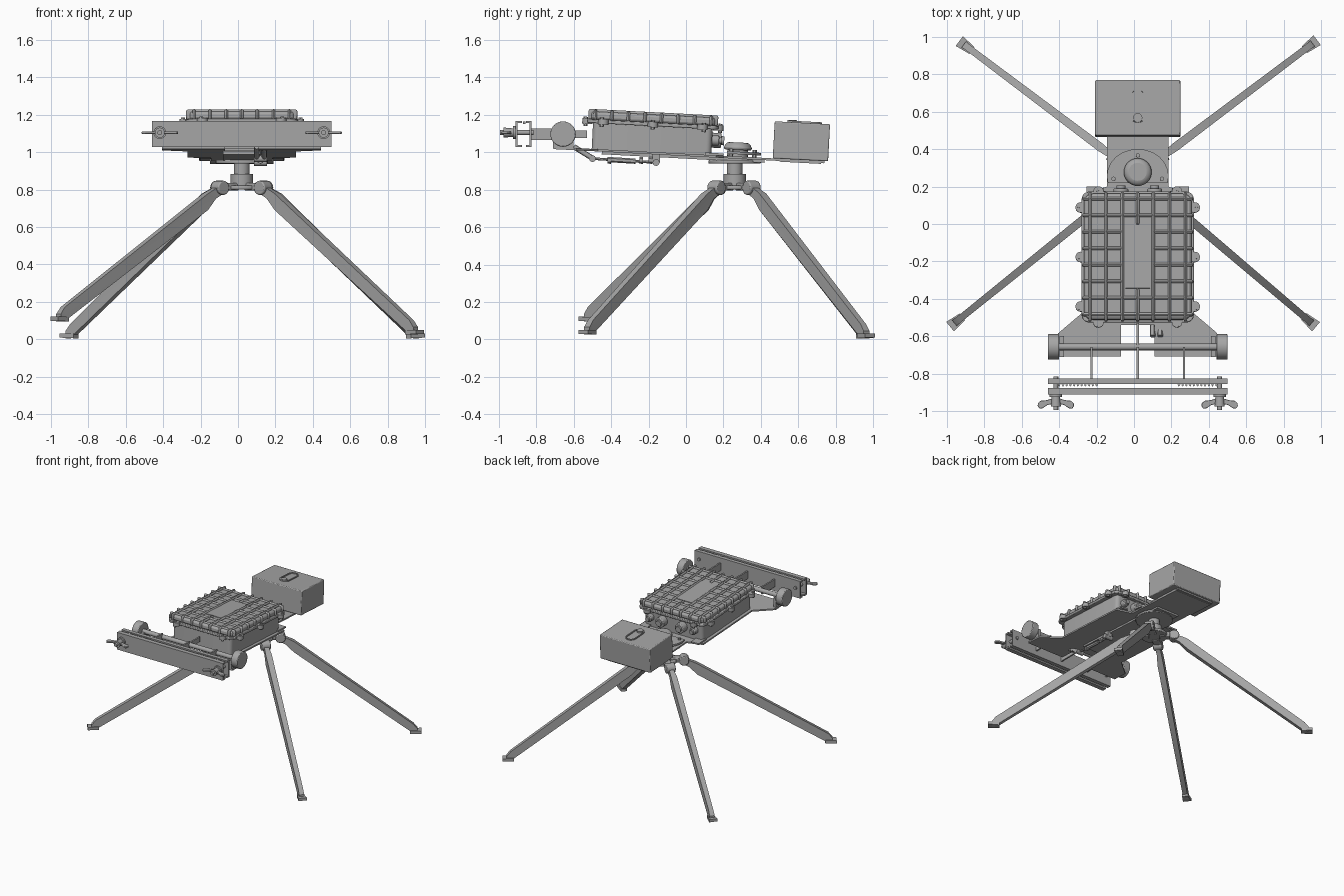
import bpy, bmesh, math
from mathutils import Matrix, Vector

if "Cube" in bpy.data.objects:
    bpy.data.objects.remove(bpy.data.objects["Cube"])

grey = bpy.data.materials.new("plain_grey")
grey.use_nodes = True
grey.diffuse_color = (0.38, 0.38, 0.38, 1)
grey.node_tree.nodes["Principled BSDF"].inputs["Base Color"].default_value = grey.diffuse_color

CX = 0.02                      # model centre line
HUB_Y = 0.26
FLAT = Matrix.Identity(4)
# slightly tilted frame of the platform: local z = 0 is the plate top
DECK = (Matrix.Translation((CX, HUB_Y, 0.978)) @ Matrix.Rotation(math.radians(-3), 4, 'X')
        @ Matrix.Translation((0, -HUB_Y, 0)))
made = []


def finish(name, bm, mat=FLAT, bevel=0.0, segments=2):
    bmesh.ops.recalc_face_normals(bm, faces=bm.faces)
    mesh = bpy.data.meshes.new(name)
    bm.to_mesh(mesh)
    bm.free()
    mesh.materials.append(grey)
    ob = bpy.data.objects.new(name, mesh)
    bpy.context.collection.objects.link(ob)
    ob.matrix_world = mat
    if bevel:
        mod = ob.modifiers.new("bevel", 'BEVEL')
        mod.width, mod.segments = bevel, segments
        mod.limit_method = 'ANGLE'
    made.append(ob)
    return ob


def box(name, x, y, z, mat=FLAT, bevel=0.0):
    """Box from (min, max) ranges."""
    bm = bmesh.new()
    bmesh.ops.create_cube(bm, size=1)
    for v in bm.verts:
        v.co = [(r[0] + r[1]) / 2 + c * (r[1] - r[0]) for c, r in zip(v.co, (x, y, z))]
    return finish(name, bm, mat, bevel)


def cyl(name, a, b, r, mat=FLAT, r2=None, sides=24, bevel=0.0):
    """Cylinder or cone from point a to point b."""
    a, b = Vector(a), Vector(b)
    bm = bmesh.new()
    bmesh.ops.create_cone(bm, cap_ends=True, segments=sides, radius1=r,
                          radius2=r if r2 is None else r2, depth=(b - a).length)
    turn = (b - a).to_track_quat('Z', 'Y').to_matrix().to_4x4()
    bm.transform(Matrix.Translation((a + b) / 2) @ turn)
    return finish(name, bm, mat, bevel)


def prism(name, pts, z0, z1, mat=FLAT, bevel=0.0):
    """Flat outline extruded upwards."""
    bm = bmesh.new()
    face = bm.faces.new([bm.verts.new((p[0], p[1], z0)) for p in pts])
    top = bmesh.ops.extrude_face_region(bm, geom=[face])["geom"]
    bmesh.ops.translate(bm, vec=(0, 0, z1 - z0), verts=[g for g in top if isinstance(g, bmesh.types.BMVert)])
    return finish(name, bm, mat, bevel)


def loft(name, sections, mat):
    """Rectangular bar through (radius, z, width, height) sections."""
    bm = bmesh.new()
    rings = [[bm.verts.new((r, sy * w / 2, z + sz * h / 2))
              for sy, sz in ((-1, -1), (1, -1), (1, 1), (-1, 1))] for r, z, w, h in sections]
    for p, q in zip(rings, rings[1:]):
        for i in range(4):
            bm.faces.new((p[i], p[(i + 1) % 4], q[(i + 1) % 4], q[i]))
    bm.faces.new(rings[0])
    bm.faces.new(rings[-1])
    return finish(name, bm, mat)


def rounded(x, y, r, n=5):
    """Outline of a rounded rectangle given its half sizes."""
    return [(sx * (x - r) + r * math.cos(a), sy * (y - r) + r * math.sin(a))
            for q, (sx, sy) in enumerate(((1, 1), (-1, 1), (-1, -1), (1, -1)))
            for a in [(q + i / n) * math.pi / 2 for i in range(n + 1)]]


# Four splayed legs with knuckles and feet
for label, fx, fy, fz in (("front_right", -0.96, -0.53, 0.09), ("front_left", 0.95, -0.53, 0.02),
                          ("back_right", -0.91, 0.96, 0.0), ("back_left", 0.955, 0.965, 0.0)):
    d = Vector((fx - CX, fy - HUB_Y))
    R = d.length
    M = Matrix.Translation((CX, HUB_Y, 0)) @ Matrix.Rotation(math.atan2(d.y, d.x), 4, 'Z')
    loft(label + "_leg", [(0.13, 0.81, 0.04, 0.05), (0.19, 0.78, 0.035, 0.055), (0.25, 0.735, 0.046, 0.088),
                          (R - 0.03, fz + 0.045, 0.036, 0.075), (R, fz + 0.025, 0.04, 0.04)], M)
    cyl(label + "_knuckle", (0.15, -0.035, 0.81), (0.15, 0.035, 0.81), 0.038, M, bevel=0.006)
    box(label + "_lug", (0.04, 0.15), (-0.028, 0.028), (0.795, 0.835), M, 0.006)
    loft(label + "_foot", [(R - 0.055, fz + 0.018, 0.045, 0.025), (R + 0.03, fz + 0.02, 0.065, 0.022)], M)

# Central pivot
for label, z0, z1, r in (("hub_plate", 0.80, 0.822, 0.1), ("hub_collar", 0.82, 0.885, 0.06),
                         ("hub_post", 0.88, 0.97, 0.042), ("turntable", 0.94, 0.958, 0.14)):
    cyl(label, (CX, HUB_Y, z0), (CX, HUB_Y, z1), r, sides=32, bevel=0.004)
cyl("pivot_neck", (0, 0.275, 0), (0, 0.275, 0.05), 0.055, DECK)
cyl("pivot_cap", (0, 0.275, 0.035), (0, 0.275, 0.075), 0.08, DECK, r2=0.062, sides=32, bevel=0.014)
flange = [(0.165 * math.sin(t), 0.255 + 0.145 * math.cos(t)) for t in [math.radians(-105 + 15 * i) for i in range(15)]]
prism("pivot_flange", flange, 0.012, 0.026, DECK)
for i, (x, y) in enumerate(((0, 0.365), (-0.13, 0.24), (0.13, 0.24))):
    cyl(f"flange_bolt_{i}", (x, y, 0), (x, y, 0.04), 0.012, DECK, sides=6)

# Platform plate with forked front wings
half = [(0.165, 0.74), (0.165, 0.2), (0.29, 0.16), (0.29, -0.47), (0.425, -0.585),
        (0.425, -0.71), (0.09, -0.71), (0.09, -0.54)]
prism("platform_plate", half + [(-x, y) for x, y in reversed(half)], -0.012, 0, DECK)
box("platform_spine", (-0.1, 0.1), (-0.45, 0.42), (-0.026, -0.012), DECK)
for s in (-1, 1):
    box("corner_bracket", (s * 0.24 - 0.035, s * 0.24 + 0.035), (0.1, 0.2), (0, 0.012), DECK)

# Equipment case: tub, rim and ribbed lid
case = DECK @ Matrix.Translation((0, -0.185, 0))
prism("case_tub", rounded(0.265, 0.32, 0.03), 0, 0.145, case)
prism("case_rim", rounded(0.3, 0.35, 0.04), 0.138, 0.158, case, 0.004)
prism("case_lid", rounded(0.287, 0.337, 0.045), 0.155, 0.2, case, 0.014)
LID_X, LID_Y, RIB = 0.297, 0.347, 0.009
prism("lid_panel", rounded(0.075, 0.17, 0.01), 0.19, 0.205, case)
for x in (-0.255, -0.17, -0.082, 0, 0.082, 0.17, 0.255):
    spans = [(-LID_Y, -0.17), (0.17, LID_Y)] if x == 0 else [(-LID_Y, LID_Y)]
    for span in spans:
        box("lid_rib_long", (x - RIB, x + RIB), span, (0.157, 0.213), case, 0.012)
for i in range(8):
    y = -0.31 + i * 0.62 / 7
    spans = [(-LID_X, -0.075), (0.075, LID_X)] if abs(y) < 0.17 else [(-LID_X, LID_X)]
    for span in spans:
        box("lid_rib_cross", span, (y - RIB, y + RIB), (0.157, 0.211), case, 0.012)
ears = [(s * 0.305, y) for s in (-1, 1) for y in (-0.265, 0, 0.265)]
ears += [(s * 0.21, t * 0.35) for s in (-1, 1) for t in (-1, 1)]
for x, y in ears:
    cyl("rim_ear", (x, y, 0.132), (x, y, 0.162), 0.028, case, sides=16)
    cyl("rim_screw", (x * 1.03, y * 1.03, 0.12), (x * 1.03, y * 1.03, 0.17), 0.011, case, sides=6)
for x, r in ((-0.09, 0.04), (0.09, 0.04), (0.2, 0.028), (-0.2, 0.028)):
    cyl("rear_connector", (x, 0.3, 0.08), (x, 0.33 + r, 0.08), r, case, bevel=0.006)
    cyl("connector_core", (x, 0.3, 0.08), (x, 0.345 + r, 0.08), r * 0.6, case)

# Rear counter box with a handle loop on its lid
rear = DECK @ Matrix.Translation((0, 0.612, 0))
box("rear_box", (-0.228, 0.228), (-0.148, 0.148), (0, 0.198), rear, 0.006)
box("rear_box_base", (-0.17, 0.17), (-0.11, 0.11), (-0.016, 0), rear)
outer, inner = rounded(0.043, 0.092, 0.042), rounded(0.034, 0.083, 0.033)
bm = bmesh.new()
levels = [[bm.verts.new((p[0], p[1] + 0.012, z)) for p in pts]
          for pts, z in ((outer, 0.196), (outer, 0.206), (inner, 0.206), (inner, 0.196))]
for k in range(4):
    a, b = levels[k], levels[(k + 1) % 4]
    for i in range(len(a)):
        j = (i + 1) % len(a)
        bm.faces.new((a[i], a[j], b[j], b[i]))
finish("handle_loop", bm, rear)
cyl("handle_knob", (0, -0.055, 0.196), (0, -0.055, 0.21), 0.025, rear, sides=12)

# Cross shaft with end drums
SY, SZ = -0.657, 1.097
cyl("cross_shaft", (CX - 0.45, SY, SZ), (CX + 0.45, SY, SZ), 0.018)
for s in (-1, 1):
    cyl("shaft_drum", (CX + s * 0.42, SY, SZ), (CX + s * 0.48, SY, SZ), 0.068, sides=32, bevel=0.005)
    box("drum_bracket", (CX + s * 0.405 - 0.012, CX + s * 0.405 + 0.012), (-0.71, -0.6), (1.02, SZ))

# Arms carrying the clamp
for x in (-0.247, 0, 0.247):
    box("clamp_arm", (CX + x - 0.006, CX + x + 0.006), (-0.835, SY), (1.065, 1.127))
box("centre_link", (CX - 0.006, CX + 0.006), (SY, -0.53), (1.075, 1.115))

# Clamp: two facing channels with teeth between
X = (CX - 0.48, CX + 0.48)
for label, wall, lip in (("front", -0.912, -0.876), ("rear", -0.825, -0.856)):
    t = math.copysign(0.011, lip - wall)
    box(label + "_channel_wall", X, sorted((wall, wall + t)), (1.027, 1.168))
    for z in (1.027, 1.155):
        box(label + "_channel_flange", X, sorted((wall, lip)), (z, z + 0.013))
for s in (-1, 1):
    for i in range(11):
        x = CX + s * (0.22 + i * 0.02)
        prism("clamp_tooth", [(x - 0.009, -0.857), (x, -0.87), (x + 0.009, -0.857)], 1.15, 1.164)

# Wing bolts
wing = [(0.01, -0.93), (0.05, -0.942), (0.08, -0.945), (0.096, -0.958), (0.097, -0.975),
        (0.086, -0.988), (0.07, -0.985), (0.045, -0.968), (0.01, -0.96)]
for side, s in (("right", -1), ("left", 1)):
    bx, bz = CX + s * 0.438, 1.105
    cyl(side + "_clamp_bolt", (bx, -0.995, bz), (bx, -0.815, bz), 0.013, sides=16)
    cyl(side + "_washer", (bx, -0.925, bz), (bx, -0.91, bz), 0.034)
    cyl(side + "_wing_hub", (bx, -0.975, bz), (bx, -0.92, bz), 0.027, r2=0.022, sides=16)
    for m in (-1, 1):
        prism(side + "_wing", [(bx + m * x, y) for x, y in wing], bz - 0.007, bz + 0.007, bevel=0.003)

# Lever and adjusting rod under the platform
RX = 0.12
for x in (RX - 0.02, RX + 0.02):
    cyl("lever", (x, -0.6, 1.03), (x, -0.5, 0.968), 0.014, sides=12)
cyl("lever_pin", (RX - 0.035, -0.5, 0.966), (RX + 0.035, -0.5, 0.966), 0.018, sides=16)
cyl("adjusting_rod", (RX, -0.5, 0.966), (RX, -0.16, 0.945), 0.007, sides=12)
cyl("adjusting_sleeve", (RX, -0.4, 0.96), (RX, -0.27, 0.952), 0.014, sides=6)
for y in (-0.42, -0.25, -0.2):
    cyl("rod_nut", (RX, y, 0.957), (RX, y + 0.02, 0.956), 0.018, sides=6)
cyl("rod_pin", (RX - 0.035, -0.16, 0.945), (RX + 0.035, -0.16, 0.945), 0.018, sides=16)
box("rod_bracket", (RX - 0.02, RX + 0.02), (-0.18, -0.14), (0.945, 0.995))

# Smooth the round surfaces, keep edges sharp
bpy.ops.object.select_all(action='DESELECT')
for ob in made:
    ob.select_set(True)
bpy.context.view_layer.objects.active = made[0]
bpy.ops.object.shade_smooth_by_angle(angle=math.radians(30))
